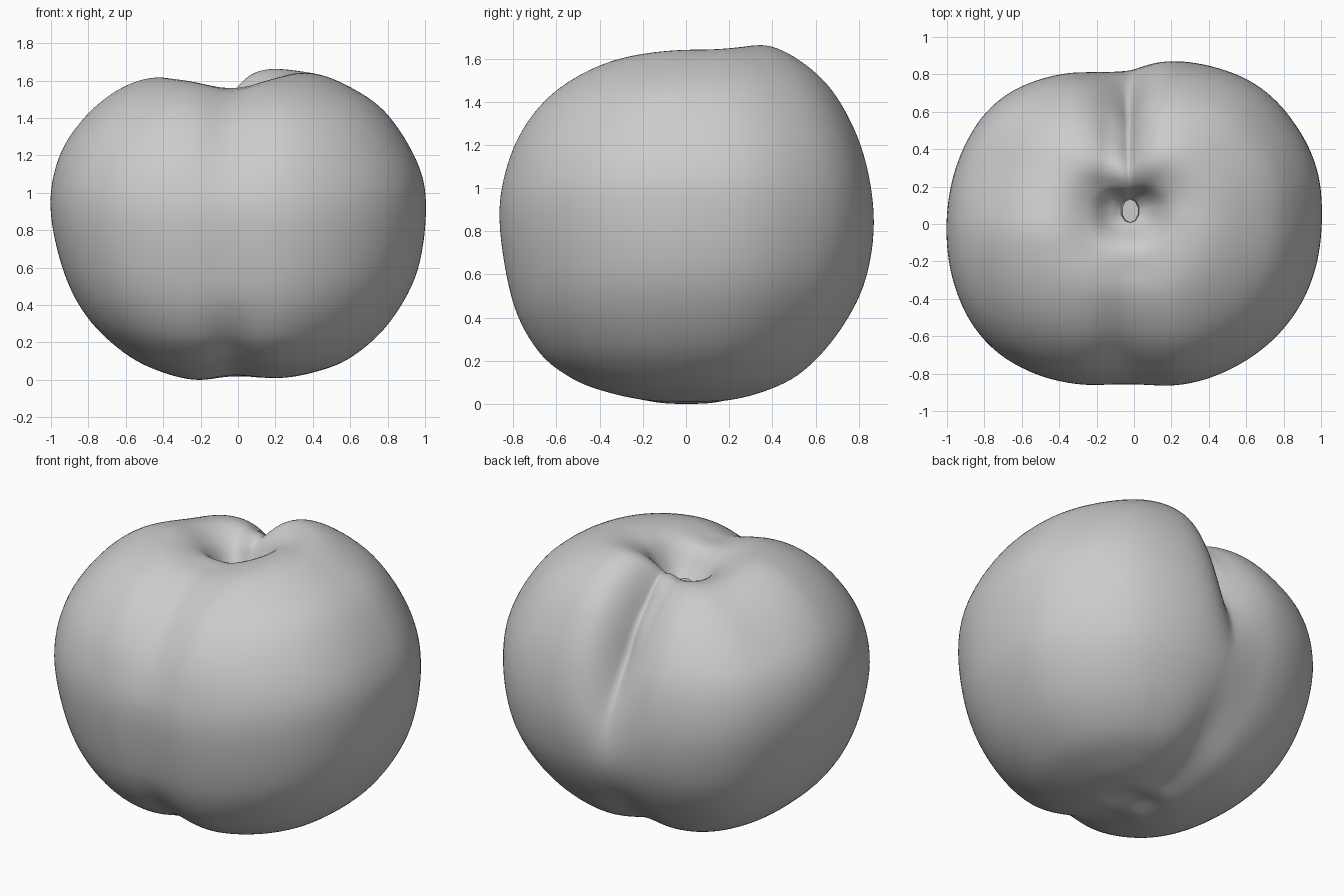
import bpy, bmesh, math
from mathutils import Vector

old = bpy.data.objects.get("Cube")
if old:
    bpy.data.objects.remove(old, do_unlink=True)

skin = bpy.data.materials.new("plain grey")
skin.use_nodes = True
GREY = (0.6, 0.6, 0.6, 1)
skin.diffuse_color = GREY
skin.node_tree.nodes["Principled BSDF"].inputs["Base Color"].default_value = GREY

# Widest outline, seen from above
OUTLINE = [(1, 0), (.97, .34), (.85, .545), (.69, .73), (.47, .825), (.11, .87),
           (-.13, .82), (-.46, .785), (-.74, .66), (-.91, .41), (-1, 0),
           (-.96, -.33), (-.81, -.62), (-.58, -.78), (-.29, -.855), (-.02, -.85),
           (.25, -.86), (.525, -.77), (.81, -.55), (.96, -.28)]
POLAR = sorted((math.atan2(y, x) % math.tau, math.hypot(x, y)) for x, y in OUTLINE)
POLAR.append((math.tau, POLAR[0][1]))

# Profiles from bottom pole to stem hollow: (fraction of outline radius, height)
PROFILES = [
    [(0, .04), (.2, .01), (.4, .04), (.6, .12), (.8, .30), (.95, .57), (1, .9),
     (.96, 1.15), (.8, 1.42), (.6, 1.57), (.4, 1.64), (.22, 1.6), (.1, 1.43), (0, 1.34)],
    [(0, .04), (.2, .01), (.41, .05), (.62, .145), (.81, .33), (.95, .57), (1, .86),
     (.94, 1.17), (.78, 1.44), (.57, 1.61), (.36, 1.685), (.2, 1.62), (.1, 1.45), (0, 1.34)],
    [(0, .04), (.2, 0), (.4, .04), (.6, .14), (.8, .33), (.93, .58), (1, .92),
     (.95, 1.2), (.8, 1.42), (.6, 1.57), (.4, 1.62), (.22, 1.55), (.1, 1.42), (0, 1.34)],
    [(0, .04), (.22, .01), (.43, .045), (.63, .115), (.8, .24), (.93, .47), (1, .83),
     (.97, 1.09), (.88, 1.3), (.72, 1.47), (.47, 1.59), (.24, 1.575), (.1, 1.43), (0, 1.34)],
]


def lerp_table(table, v):
    for (a, p), (b, q) in zip(table, table[1:]):
        if a <= v <= b:
            return p + (q - p) * (v - a) / (b - a)
    return table[-1][1]


def smooth(a, b, v):
    k = min(1, max(0, (v - a) / (b - a)))
    return k * k * (3 - 2 * k)


def radius(phi):
    step = math.radians(3)
    return sum(lerp_table(POLAR, (phi + k * step) % math.tau) for k in range(-3, 4)) / 7


def spline(points, t):
    """Catmull-Rom through the profile, t from 0 to 1."""
    n = len(points) - 1
    i = min(int(t * n), n - 1)
    u = t * n - i
    # mirror the end neighbours across the axis
    at = lambda j: Vector((-points[1][0], points[1][1])) if j < 0 else (
        Vector((-points[n - 1][0], points[n - 1][1])) if j > n else Vector(points[j]))
    a, b, c, d = (at(i + k) for k in (-1, 0, 1, 2))
    return .5 * (2 * b + (c - a) * u + (2 * a - 5 * b + 4 * c - d) * u * u
                 + (3 * b - a - 3 * c + d) * u ** 3)


def surface(phi, t):
    quarter = phi / (math.pi / 2)
    q = int(quarter) % 4
    w = math.sin((quarter - int(quarter)) * math.pi / 2) ** 2
    s, z = spline(PROFILES[q], t).lerp(spline(PROFILES[(q + 1) % 4], t), w)
    r = radius(phi) * s
    shift = (1 - s) * smooth(.8, 1.3, z)
    p = Vector((r * math.cos(phi) - .03 * shift, r * math.sin(phi) + .08 * shift, z))
    core = Vector((-.03, 0, .83))
    angle = math.degrees(math.atan2(p.z - core.z, p.y))
    dx = p.x - core.x
    # lower shoulder on one side of the seam
    p.z -= .07 * smooth(-.1, .35, p.y) * smooth(1, 1.5, p.z) * smooth(0, .15, -dx)
    # creased seam over the back, wider on one side
    width = .1 if dx > 0 else .16
    depth = .23 * smooth(-20, 35, angle) * (1 - .75 * smooth(50, 95, angle))
    depth *= math.exp(-(abs(dx) / width) ** 1.35) * smooth(.06, .25, p.y)
    # shallow dip between the front shoulders
    depth += ((.01 + .05 * smooth(.9, 1.45, z)) * smooth(.03, .3, -p.y)
              * math.exp(-(dx / .18) ** 2))
    # seam under the base
    depth += (.035 * (1 - smooth(.1, .5, z)) * smooth(.08, .25, abs(p.y))
              * math.exp(-(dx / .14) ** 2))
    return p + (core - p) * depth


def finish(name, bm, angle):
    bmesh.ops.recalc_face_normals(bm, faces=bm.faces)
    mesh = bpy.data.meshes.new(name)
    bm.to_mesh(mesh)
    bm.free()
    mesh.materials.append(skin)
    obj = bpy.data.objects.new(name, mesh)
    bpy.context.collection.objects.link(obj)
    bpy.ops.object.select_all(action='DESELECT')
    obj.select_set(True)
    bpy.context.view_layer.objects.active = obj
    bpy.ops.object.shade_smooth_by_angle(angle=math.radians(angle))


# Fruit body
SIDES, RINGS = 256, 90
bm = bmesh.new()
rings = [[bm.verts.new(surface(math.tau * i / SIDES, j / RINGS)) for i in range(SIDES)]
         for j in range(1, RINGS)]
for low, high in zip(rings, rings[1:]):
    for i in range(SIDES):
        k = (i + 1) % SIDES
        bm.faces.new((low[i], low[k], high[k], high[i]))
for ring, t in ((rings[0], 0), (rings[-1], 1)):
    pole = bm.verts.new(surface(0, t))
    for i in range(SIDES):
        bm.faces.new((ring[i], ring[(i + 1) % SIDES], pole))
finish("fruit_body", bm, 80)

# Stem scar in the hollow
bm = bmesh.new()
bmesh.ops.create_cone(bm, cap_ends=True, segments=10, radius1=.065, radius2=.05, depth=.1)
bmesh.ops.scale(bm, vec=(.9, 1.25, 1), verts=bm.verts)
bmesh.ops.translate(bm, vec=(-.02, .07, 1.36), verts=bm.verts)
finish("stem_scar", bm, 40)
